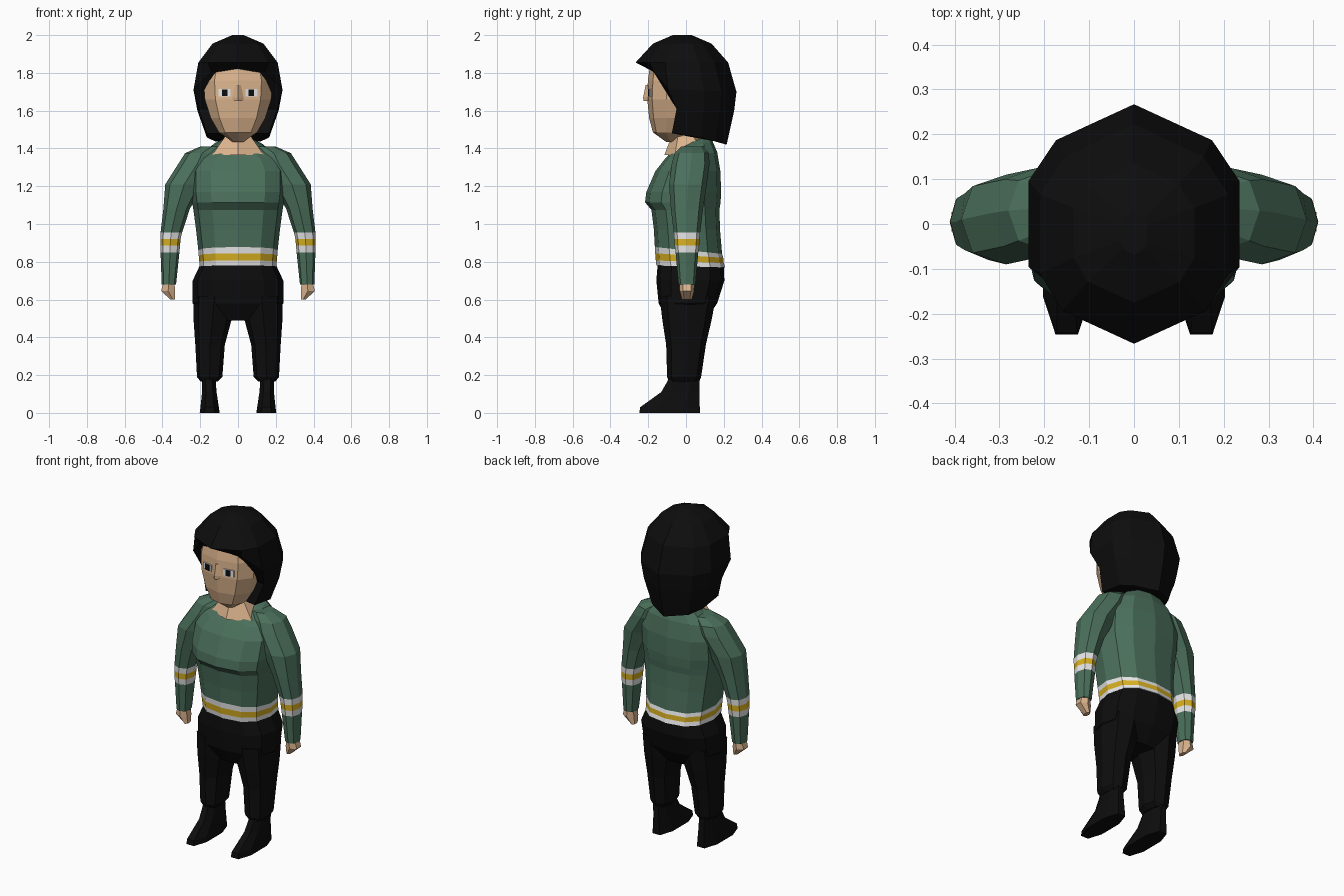
import bpy
import bmesh
from math import sin, cos, pi, copysign

if "Cube" in bpy.data.objects:
    bpy.data.objects.remove(bpy.data.objects["Cube"])


def material(name, r, g, b):
    mat = bpy.data.materials.new(name)
    mat.use_nodes = True
    mat.diffuse_color = (r, g, b, 1)
    bsdf = mat.node_tree.nodes["Principled BSDF"]
    bsdf.inputs["Base Color"].default_value = (r, g, b, 1)
    bsdf.inputs["Roughness"].default_value = 0.9
    return mat


BLACK = material("black", .004, .004, .004)
GREEN = material("sweater green", .07, .16, .105)
SKIN = material("skin", .72, .46, .27)
WHITE = material("white", .8, .8, .8)
YELLOW = material("stripe yellow", .68, .43, .015)


def ring(cx, cy, z, hx, hy, tilt=0, sides=8, power=.85, flat=False):
    """Rounded polygon; flat puts an edge, not a corner, at the front."""
    points = []
    for i in range(sides):
        a = 2 * pi * (i + (.5 if flat else 0)) / sides - pi / 2
        grow = 1 / cos(pi / sides) if flat else 1
        x = copysign(abs(cos(a)) ** power, cos(a)) * grow
        y = copysign(abs(sin(a)) ** power, sin(a)) * grow
        points.append((cx + hx * x, cy + hy * y, z + tilt * y))
    return points


def loft(name, rings, colours, mirror=False):
    """Skin a list of rings; one colour for all bands or one for each."""
    bands = len(rings) - 1
    if not isinstance(colours, list):
        colours = [colours] * bands
    used = list(dict.fromkeys(colours))
    mesh = bpy.data.meshes.new(name)
    bm = bmesh.new()
    rows = [[bm.verts.new((-x if mirror else x, y, z)) for x, y, z in r] for r in rings]
    n = len(rows[0])
    for k in range(bands):
        for i in range(n):
            j = (i + 1) % n
            face = bm.faces.new((rows[k][i], rows[k][j], rows[k + 1][j], rows[k + 1][i]))
            face.material_index = used.index(colours[k])
    for row, colour in ((rows[0], colours[0]), (rows[-1], colours[-1])):
        bm.faces.new(row).material_index = used.index(colour)
    bmesh.ops.recalc_face_normals(bm, faces=bm.faces)
    bm.to_mesh(mesh)
    bm.free()
    for mat in used:
        mesh.materials.append(mat)
    obj = bpy.data.objects.new(name, mesh)
    bpy.context.collection.objects.link(obj)
    return obj


def pair(name, rings, colours):
    loft("left_" + name, rings, colours)
    loft("right_" + name, rings, colours, mirror=True)


# Sweater body with striped hem, bust and sloping shoulders
torso = [
    (.025, .775, .205, .182, -.005),
    (.02, .80, .205, .18, -.007),
    (.017, .833, .208, .18, -.012),
    (.013, .86, .21, .178, -.018),
    (.005, .97, .222, .175, 0),
    (-.003, 1.075, .236, .18, 0),
    (-.017, 1.115, .243, .2, 0),
    (-.012, 1.17, .25, .198, 0),
    (.01, 1.28, .25, .172, 0),
    (.025, 1.36, .21, .14, .02),
    (.03, 1.41, .14, .11, .03),
    (.04, 1.44, .08, .08, .02),
]
loft("sweater_body", [ring(0, *r, sides=12, power=.8) for r in torso],
     [WHITE, YELLOW, WHITE] + [GREEN] * 8)

# Sleeves with stripes, then hands
sleeve = [
    (.14, .035, 1.41, .06, .06),
    (.19, .03, 1.375, .09, .09),
    (.215, .025, 1.32, .10, .10),
    (.285, .01, 1.21, .10, .10),
    (.325, .005, 1.08, .07, .085),
    (.353, .005, .955, .057, .07),
    (.357, .005, .92, .053, .067),
    (.359, .005, .885, .052, .065),
    (.36, .005, .85, .05, .06),
    (.366, .005, .68, .038, .045),
]
pair("sleeve", [ring(*r) for r in sleeve],
     [GREEN] * 5 + [WHITE, YELLOW, WHITE, GREEN])
hand = [
    (.366, .005, .69, .033, .04),
    (.37, .005, .645, .042, .038),
    (.345, .005, .60, .014, .026),
]
pair("hand", [ring(*r, sides=6) for r in hand], SKIN)

# Trousers: hips, legs and pointed boots
hips = [
    (.025, .785, .20, .175),
    (.023, .70, .24, .18),
    (.01, .58, .24, .155),
    (.005, .49, .17, .10),
]
loft("hips", [ring(0, *r, sides=12, power=.8) for r in hips], BLACK)
leg = [
    (.125, .01, .62, .11, .15),
    (.135, .005, .49, .10, .13),
    (.148, 0, .36, .078, .105),
    (.15, -.01, .19, .067, .09),
    (.152, -.01, .165, .045, .08),
]
pair("leg", [ring(*r) for r in leg], BLACK)
boot = [
    (.155, -.01, .18, .036, .08),
    (.152, -.03, .11, .038, .10),
    (.15, -.085, .03, .048, .156),
    (.15, -.087, 0, .052, .158),
]
pair("boot", [ring(*r, flat=True) for r in boot], BLACK)

# Neck spreading into the open collar
neck = [
    (.01, 1.365, .155, .125),
    (0, 1.46, .08, .078),
    (0, 1.54, .07, .07),
]
loft("neck", [ring(0, *r, sides=6) for r in neck], SKIN)

# Head
head = [
    (-.07, 1.435, .03, .035),
    (-.06, 1.485, .105, .115),
    (-.045, 1.56, .15, .15),
    (-.04, 1.66, .183, .165),
    (-.03, 1.76, .19, .172),
    (-.03, 1.84, .17, .16),
    (-.02, 1.90, .10, .10),
]
loft("head", [ring(0, *r, sides=10, power=.8) for r in head], SKIN)

# Nose
loft("nose", [ring(0, -.20, z, w, d, sides=4, power=1)
              for z, w, d in ((1.65, .03, .024), (1.67, .03, .027), (1.735, .014, .014))], SKIN)


# Eyes: thin plates that follow the slope of the face
def eye_plate(name, x0, x1, z0, z1, lift, colour):
    corners = ((x0, z0), (x1, z0), (x1, z1), (x0, z1))
    pair(name, [[(x, .2 * x - .205 - off, z) for x, z in corners]
                for off in (lift - .008, lift)], colour)


eye_plate("eye_white", .04, .103, 1.675, 1.715, .004, WHITE)
eye_plate("pupil", .055, .085, 1.677, 1.713, .006, BLACK)

# Hair: half outlines from front to back, with the front tucked against the face
outline = ((0, -1), (.76, -.7), (1, -.36), (1, .36), (.74, .7), (0, 1))


def hair_ring(cy, z, hx, hy, tilt=0, tuck=()):
    half = [(hx * x, cy + hy * y, z + tilt * y) for x, y in outline]
    half[:len(tuck)] = tuck
    return half + [(-x, y, z) for x, y, z in half[-2:0:-1]]


loft("hair", [
    hair_ring(-.02, 2, .03, .05),
    hair_ring(-.02, 1.955, .135, .155),
    hair_ring(-.022, 1.855, .21, .245),
    hair_ring(0, 1.71, .235, .267, -.01,
              [(0, -.195, 1.825), (.14, -.17, 1.805)]),
    hair_ring(0, 1.6, .215, .255, 0,
              [(0, 0, 1.62), (.14, -.04, 1.61), (.208, -.05, 1.61)]),
    hair_ring(0, 1.48, .165, .215, -.06,
              [(0, .02, 1.48), (.09, -.06, 1.48), (.165, -.075, 1.48)]),
], BLACK)
